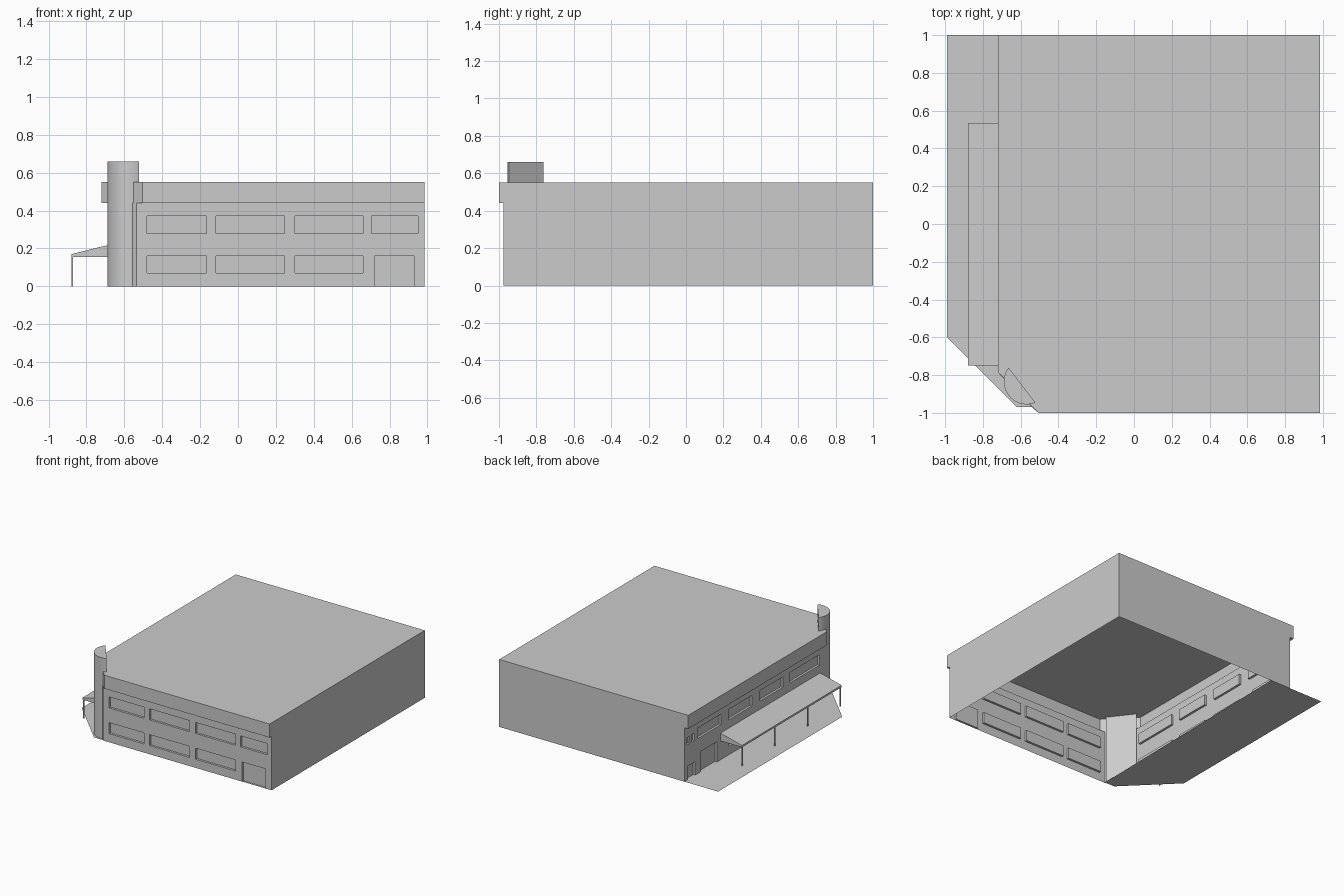
import bpy
import bmesh
import math
from mathutils import Vector

cube = bpy.data.objects.get("Cube")
if cube:
    bpy.data.objects.remove(cube, do_unlink=True)

# One plain material
grey = bpy.data.materials.new("plain grey")
grey.use_nodes = True
COLOUR = (0.6, 0.6, 0.6, 1)
grey.diffuse_color = COLOUR
grey.node_tree.nodes["Principled BSDF"].inputs["Base Color"].default_value = COLOUR


def finish(name, bm, weld=True):
    if weld:
        bmesh.ops.remove_doubles(bm, verts=bm.verts, dist=0.0001)
    mesh = bpy.data.meshes.new(name)
    bm.to_mesh(mesh)
    bm.free()
    mesh.materials.append(grey)
    obj = bpy.data.objects.new(name, mesh)
    bpy.context.collection.objects.link(obj)
    return obj


def face(bm, points):
    return bm.faces.new([bm.verts.new(p) for p in points])


def sheet(name, outline, z):
    bm = bmesh.new()
    face(bm, [(x, y, z) for x, y in outline])
    return finish(name, bm)


def prism(name, points, offset):
    """Closed solid swept from a flat polygon along an offset."""
    bm = bmesh.new()
    offset = Vector(offset)
    low = [bm.verts.new(p) for p in points]
    high = [bm.verts.new(Vector(p) + offset) for p in points]
    bm.faces.new(low)
    bm.faces.new(high)
    for i in range(len(low)):
        j = (i + 1) % len(low)
        bm.faces.new((low[i], low[j], high[j], high[i]))
    bmesh.ops.recalc_face_normals(bm, faces=bm.faces)
    return finish(name, bm, weld=False)


def wall(name, a, b, z0, z1, openings=(), depth=0.018):
    """Upright sheet from a to b, with recessed openings (u0, u1, z0, z1)."""
    bm = bmesh.new()
    a, b = Vector((*a, 0)), Vector((*b, 0))
    along = (b - a).normalized()
    inward = Vector((-along.y, along.x, 0)) * depth
    up = Vector((0, 0, 1))

    def at(u, z, deep=0):
        return a + along * u + up * z + inward * deep

    us = sorted({0, (b - a).length, *[u for o in openings for u in o[:2]]})
    zs = sorted({z0, z1, *[z for o in openings for z in o[2:]]})
    for u, v in zip(us, us[1:]):
        for s, t in zip(zs, zs[1:]):
            mu, mz = (u + v) / 2, (s + t) / 2
            if not any(o[0] < mu < o[1] and o[2] < mz < o[3] for o in openings):
                face(bm, [at(u, s), at(v, s), at(v, t), at(u, t)])
    for u, v, s, t in openings:
        ring = [(u, s), (v, s), (v, t), (u, t)]
        face(bm, [at(*p, 1) for p in ring])
        for i, p in enumerate(ring):
            q = ring[(i + 1) % len(ring)]
            face(bm, [at(*p), at(*q), at(*q, 1), at(*p, 1)])
    return finish(name, bm)


ROOF, EAVE = 0.55, 0.44
# Plan outlines, anticlockwise from the cut corner
outer = [(-0.505, -1), (0.985, -1), (0.985, 1), (-0.72, 1), (-0.72, -0.785)]
inner = [(-0.535, -0.975), (0.985, -0.975), (0.985, 1), (-0.685, 1), (-0.685, -0.825)]

# Roof, fascia band and its soffit
sheet("roof", outer, ROOF)
for i, side in enumerate(("front", "east", "back", "west", "corner")):
    wall(side + "_fascia", outer[i], outer[(i + 1) % 5], EAVE, ROOF)
bm = bmesh.new()
for i in (0, 3, 4):
    j = (i + 1) % 5
    face(bm, [(*p, EAVE) for p in (outer[j], outer[i], inner[i], inner[j])])
finish("soffit", bm)

# Front wall: two rows of windows and a door
x0 = inner[0][0]
spans = [(-0.48, -0.165), (-0.115, 0.245), (0.3, 0.66), (0.705, 0.95)]
front = [(l - x0, r - x0, 0.28, 0.37) for l, r in spans]
front += [(l - x0, r - x0, 0.07, 0.16) for l, r in spans[:3]]
front.append((0.72 - x0, 0.93 - x0, 0, 0.16))
wall("front_wall", inner[0], inner[1], 0, EAVE, front)

# West wall, measured from its back end
bays = [(0.17, 0.47), (0.57, 0.87), (0.975, 1.27), (1.36, 1.74)]
west = [(l, r, 0.285, 0.37) for l, r in bays]
west += [(l, r, 0.07, 0.15) for l, r in bays[1:]]
west += [(0.03, 0.07, 0.285, 0.345), (0.09, 0.13, 0.285, 0.345)]
west += [(0.04, 0.14, 0, 0.11), (0.21, 0.42, 0, 0.165)]
wall("west_wall", inner[3], inner[4], 0, EAVE, west)

# Plain walls and cut corner
wall("east_wall", inner[1], inner[2], 0, EAVE)
wall("back_wall", inner[2], inner[3], 0, EAVE)
wall("corner_wall", inner[4], inner[0], 0, EAVE)

# Rounded corner tower: a circle segment standing on its chord
start, end = Vector((-0.665, -0.76)), Vector((-0.522, -0.946))
centre, radius = Vector((-0.568, -0.834)), 0.121
first = math.atan2(*(start - centre).yx)
last = math.atan2(*(end - centre).yx)
sweep = (last - first) % math.tau
STEPS = 24
arc = []
for i in range(STEPS + 1):
    angle = first + sweep * i / STEPS
    arc.append((centre.x + radius * math.cos(angle), centre.y + radius * math.sin(angle), 0))
tower = prism("corner_tower", arc, (0, 0, 0.66))
bpy.ops.object.select_all(action="DESELECT")
tower.select_set(True)
bpy.context.view_layer.objects.active = tower
bpy.ops.object.shade_smooth_by_angle(angle=math.radians(30))

# Sloping canopy on thin posts
profile = [(-0.88, 0.155), (-0.685, 0.155), (-0.685, 0.218), (-0.88, 0.17)]
prism("canopy", [(x, -0.75, z) for x, z in profile], (0, 1.285, 0))
for i in range(4):
    y = -0.745 + i * 0.422
    corners = [(-0.878, y), (-0.87, y), (-0.87, y + 0.008), (-0.878, y + 0.008)]
    prism(f"canopy_post_{i + 1}", [(*c, 0) for c in corners], (0, 0, 0.155))

# Pavement beside the west wall
sheet("pavement", [(-0.53, -0.97), (-0.5, 1), (-0.99, 1), (-0.99, -0.6), (-0.62, -0.97)], 0)
